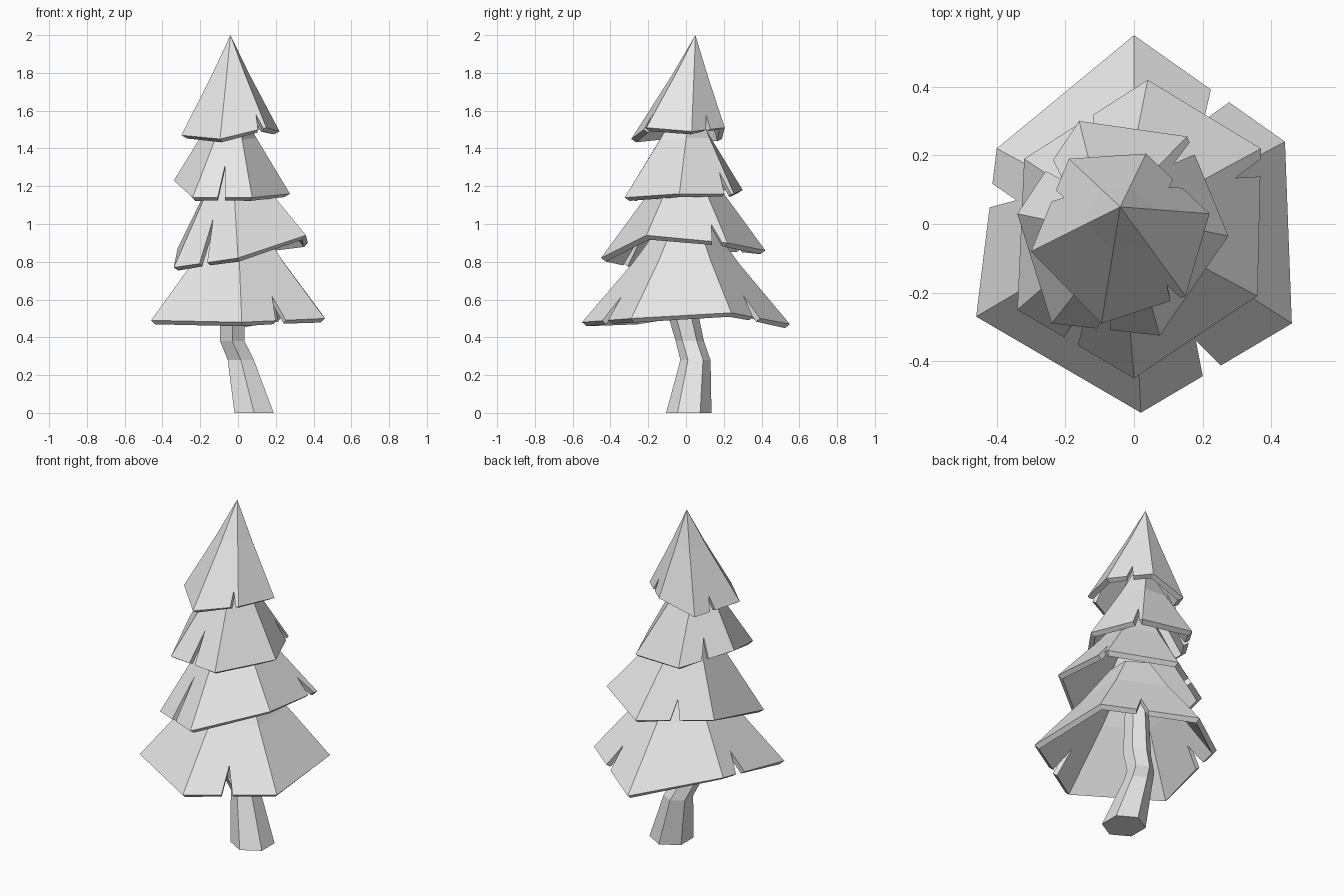
import bpy
import bmesh
import math
from mathutils import Vector

default_cube = bpy.data.objects.get("Cube")
if default_cube:
    bpy.data.objects.remove(default_cube, do_unlink=True)

# Single plain grey for the whole tree
grey = bpy.data.materials.new("plain grey")
grey.use_nodes = True
grey.diffuse_color = (0.8, 0.8, 0.8, 1)
grey.node_tree.nodes["Principled BSDF"].inputs["Base Color"].default_value = (0.8, 0.8, 0.8, 1)


def make_object(name, bm):
    mesh = bpy.data.meshes.new(name)
    bm.to_mesh(mesh)
    bm.free()
    mesh.materials.append(grey)
    obj = bpy.data.objects.new(name, mesh)
    bpy.context.collection.objects.link(obj)
    return obj


def hexagon(centre, radius_x, radius_y):
    """Six points with a corner at the back, clockwise from above."""
    angles = [math.radians(90 - 60 * i) for i in range(6)]
    return [Vector(centre) + Vector((radius_x * math.cos(a), radius_y * math.sin(a), 0))
            for a in angles]


def foliage_tier(name, corners, notches, top_centre, top_radius, turn=0):
    """Hexagonal skirt of six panels; notches maps a panel to (place, half width, depth)."""
    bm = bmesh.new()
    rim = [Vector(c) for c in corners]
    top = hexagon(top_centre, top_radius, top_radius)
    top = top[turn:] + top[:turn]
    # Middle ring pulled slightly inward gives the flared outline
    axis = Vector(top_centre)
    mid = []
    for low, high in zip(rim, top):
        p = low.lerp(high, 0.6)
        mid.append(Vector((axis.x + (p.x - axis.x) * 0.95,
                           axis.y + (p.y - axis.y) * 0.95, p.z)))
    rim_v, mid_v, top_v = ([bm.verts.new(p) for p in ring] for ring in (rim, mid, top))
    for i in range(6):
        j = (i + 1) % 6
        lower_edge = [rim_v[i]]
        if i in notches:
            t, half, depth = notches[i]
            tip = rim[i].lerp(rim[j], t).lerp(mid[i].lerp(mid[j], t), depth)
            lower_edge += [bm.verts.new(rim[i].lerp(rim[j], t - half)),
                           bm.verts.new(tip),
                           bm.verts.new(rim[i].lerp(rim[j], t + half))]
        lower_edge += [rim_v[j], mid_v[j], mid_v[i]]
        bm.faces.new(lower_edge[::-1])
        bm.faces.new([mid_v[i], mid_v[j], top_v[j], top_v[i]][::-1])
    if top_radius > 0.02:
        bm.faces.new(top_v[::-1])
    else:
        bmesh.ops.remove_doubles(bm, verts=top_v, dist=0.001)
    obj = make_object(name, bm)
    shell = obj.modifiers.new("thickness", "SOLIDIFY")
    shell.thickness = 0.03
    shell.offset = -1
    shell.use_even_offset = True
    return obj


# Foliage tiers from bottom to top
foliage_tier("bottom_foliage",
             [(0, .55, .47), (.44, .24, .53), (.46, -.29, .5),
              (.02, -.55, .48), (-.46, -.27, .49), (-.4, .22, .56)],
             {0: (.57, .06, .4), 2: (.53, .06, .42), 4: (.72, .07, .38)},
             (0, 0, 1), .13)
foliage_tier("lower_middle_foliage",
             [(.04, .42, .86), (.37, .22, .9), (.36, -.21, .94),
              (0, -.45, .82), (-.34, -.25, .77), (-.32, .19, .87)],
             {1: (.13, .06, .35), 3: (.54, .06, .7), 5: (.5, .06, .35)},
             (-.03, 0, 1.35), .08)
foliage_tier("upper_middle_foliage",
             [(.155, .255, 1.16), (.275, -.035, 1.16), (.075, -.325, 1.14),
              (-.24, -.29, 1.14), (-.34, .03, 1.23), (-.16, .3, 1.18)],
             {0: (.12, .06, .4), 2: (.52, .06, .55), 4: (.52, .06, .4)},
             (-.05, 0, 1.65), .05)
foliage_tier("top_foliage",
             [(.035, .205, 1.51), (.22, .03, 1.49), (.15, -.21, 1.51),
              (-.095, -.29, 1.45), (-.3, -.08, 1.47), (-.19, .19, 1.45)],
             {0: (.5, .07, .25), 2: (.12, .06, .25), 4: (.6, .06, .25)},
             (-.04, .05, 2), 0)

# Crooked trunk, running up inside the foliage
bm = bmesh.new()
rings = []
for centre, rx, ry in [((.085, .015, 0), .12, .12), ((.015, .05, .28), .08, .08),
                       ((-.03, .02, .38), .075, .075), ((-.03, -.01, .5), .075, .08),
                       ((-.02, 0, .9), .06, .06)]:
    rings.append([bm.verts.new(p) for p in hexagon(centre, rx, ry)])
for low, high in zip(rings, rings[1:]):
    for i in range(6):
        j = (i + 1) % 6
        bm.faces.new([low[i], high[i], high[j], low[j]])
bm.faces.new(rings[0])
bm.faces.new(rings[-1])
bmesh.ops.recalc_face_normals(bm, faces=bm.faces)
make_object("trunk", bm)
